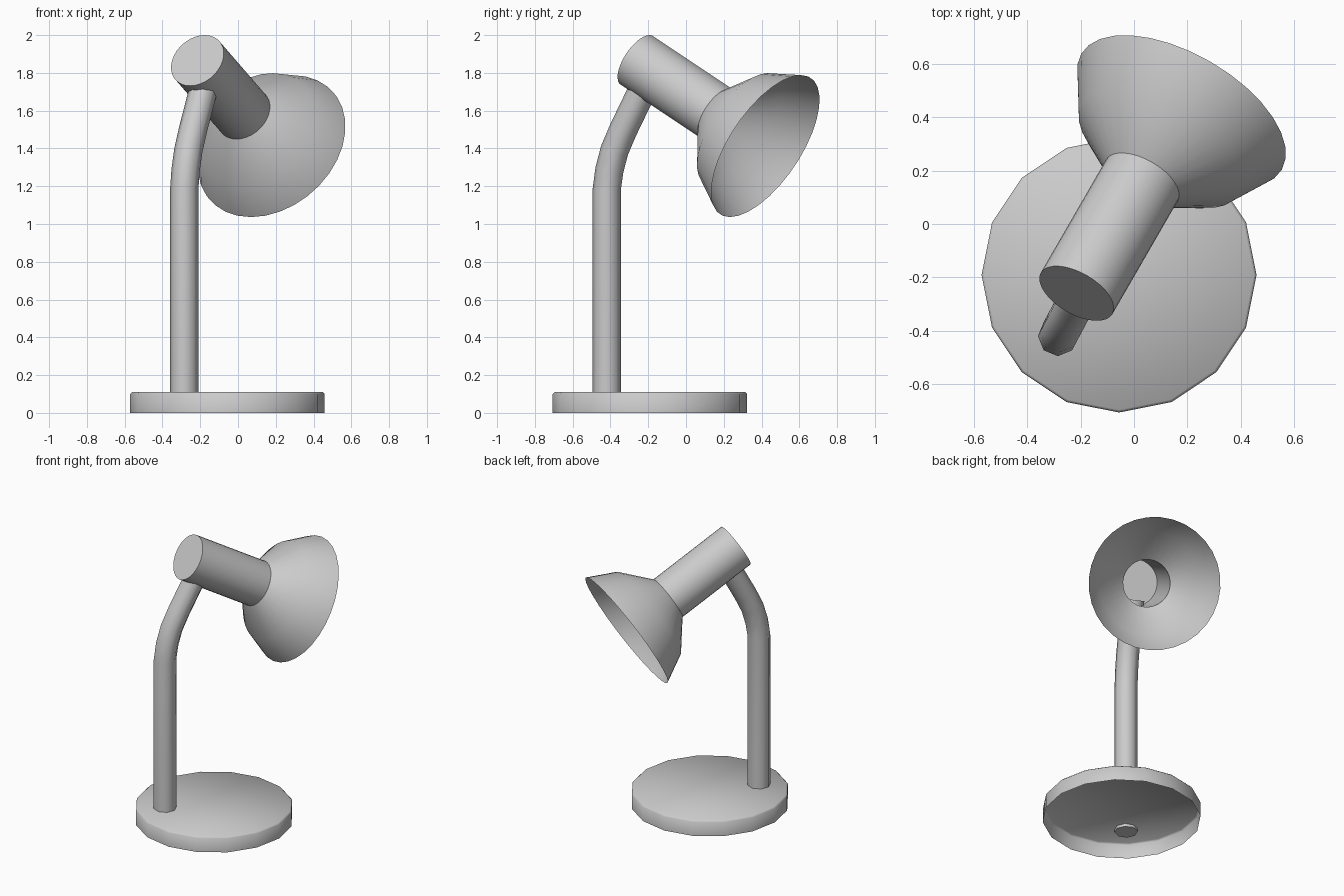
import bpy, bmesh
from math import sin, cos, pi, radians, atan2
from mathutils import Vector, Matrix

if "Cube" in bpy.data.objects:
    bpy.data.objects.remove(bpy.data.objects["Cube"])


def loft(name, rings, sides, cap_start=True, cap_end=True, angle=30):
    """Skin a list of (matrix, radius) circles into one object."""
    bm = bmesh.new()
    loops = []
    for mat, r in rings:
        loops.append([bm.verts.new(mat @ Vector((r * cos(2 * pi * i / sides), r * sin(2 * pi * i / sides), 0)))
                      for i in range(sides)])
    for a, b in zip(loops, loops[1:]):
        for i in range(sides):
            j = (i + 1) % sides
            bm.faces.new((a[i], a[j], b[j], b[i]))
    if cap_start:
        bm.faces.new(loops[0][::-1])
    if cap_end:
        bm.faces.new(loops[-1])
    mesh = bpy.data.meshes.new(name)
    bm.to_mesh(mesh)
    bm.free()
    ob = bpy.data.objects.new(name, mesh)
    bpy.context.collection.objects.link(ob)
    bpy.ops.object.select_all(action='DESELECT')
    ob.select_set(True)
    bpy.context.view_layer.objects.active = ob
    bpy.ops.object.shade_smooth_by_angle(angle=radians(angle))
    return ob


HEADING = radians(60)       # direction the lamp points, seen from above
ARM_HEADING = radians(62)   # direction the arm leans
PITCH = radians(30)         # downward tilt of the head

# Base: low 16-sided disc with a slim top bevel, hollow underneath
base_profile = [(0.515, 0), (0.515, 0.1), (0.505, 0.11)]
loft("base", [(Matrix.Translation((-0.056, -0.191, z)), r) for r, z in base_profile], 16,
     cap_start=False, angle=50)

# Arm: octagonal tube, straight up then bending toward the head
path = [(0, 0.09), (0, 1.18), (0.016, 1.285), (0.047, 1.39), (0.10, 1.50), (0.215, 1.71)]
foot = Vector((-0.285, -0.42, 0))
rings = []
for i, (h, z) in enumerate(path):
    h0, z0 = path[max(i - 1, 0)]
    h1, z1 = path[min(i + 1, len(path) - 1)]
    lean = atan2(h1 - h0, z1 - z0) if i > 1 else 0
    pos = foot + Vector((h * cos(ARM_HEADING), h * sin(ARM_HEADING), z))
    turn = (Matrix.Rotation(ARM_HEADING, 4, 'Z') @ Matrix.Rotation(lean, 4, 'Y')
            @ Matrix.Rotation(-ARM_HEADING, 4, 'Z'))
    rings.append((Matrix.Translation(pos) @ turn, 0.075))
loft("arm", rings, 8, angle=50)

# Head: local z runs along the socket axis, toward the open shade
head = (Matrix.Translation((-0.215, -0.26, 1.866)) @ Matrix.Rotation(HEADING, 4, 'Z')
        @ Matrix.Rotation(pi / 2 + PITCH, 4, 'Y'))


def along(t):
    return head @ Matrix.Translation((0, 0, t))


# Socket: tube closed at the back, open into the shade
loft("socket", [(along(0), 0.155), (along(0.565), 0.155)], 32, cap_end=False)

# Shade: thin open two-step cone
shade_profile = [(0.565, 0.155), (0.724, 0.34), (0.907, 0.434)]
loft("shade", [(along(t), r) for t, r in shade_profile], 32, cap_start=False, cap_end=False)
